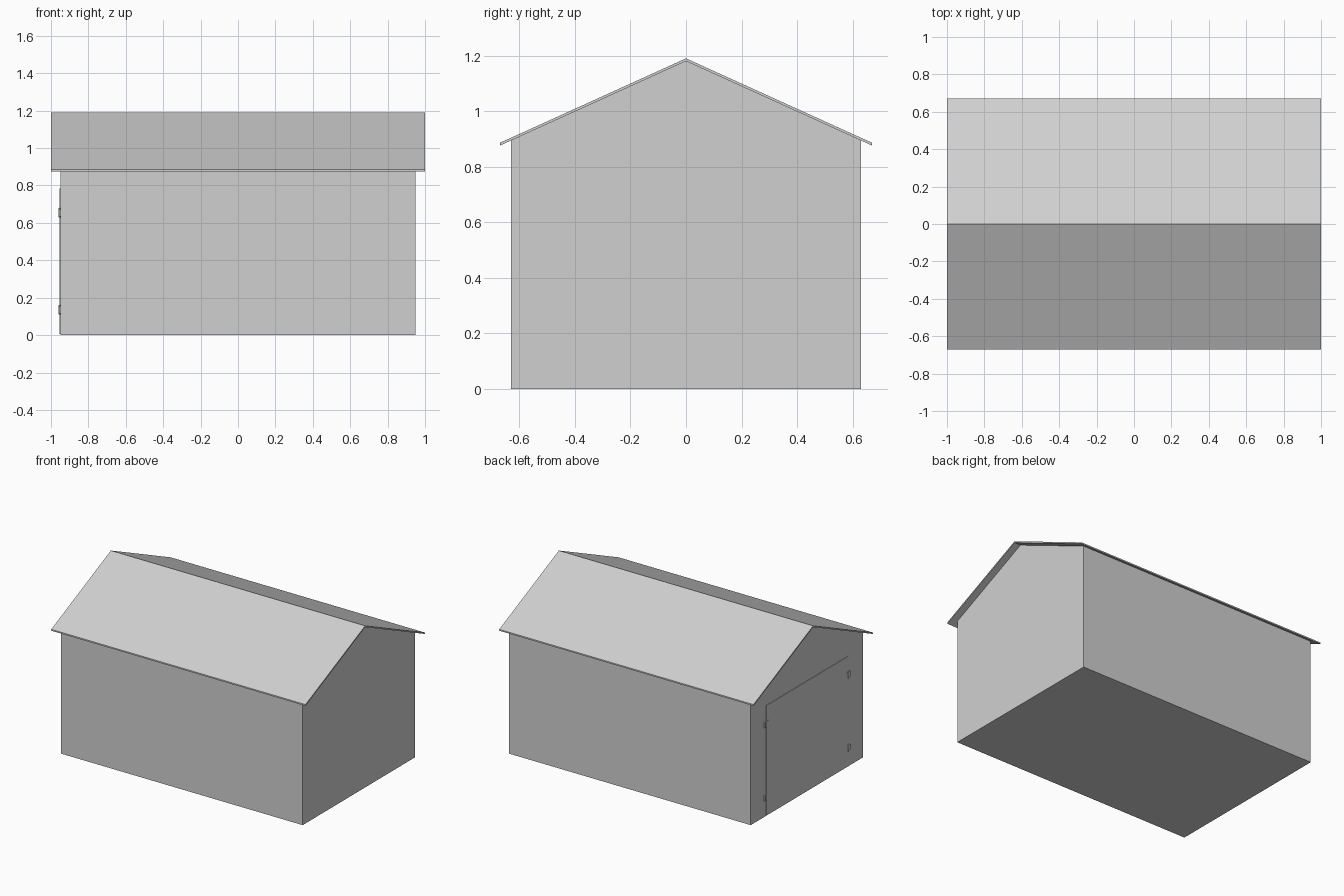
import bpy, bmesh
from mathutils import Matrix

if "Cube" in bpy.data.objects:
    bpy.data.objects.remove(bpy.data.objects["Cube"])

grey = bpy.data.materials.new("light grey")
grey.use_nodes = True
colour = (0.63, 0.63, 0.63, 1)
grey.diffuse_color = colour
grey.node_tree.nodes["Principled BSDF"].inputs["Base Color"].default_value = colour


def finish(name, bm):
    bmesh.ops.recalc_face_normals(bm, faces=bm.faces)
    mesh = bpy.data.meshes.new(name)
    bm.to_mesh(mesh)
    bm.free()
    mesh.materials.append(grey)
    obj = bpy.data.objects.new(name, mesh)
    bpy.context.collection.objects.link(obj)
    return obj


def prism(name, profile, x0, x1):
    """Extrude a closed (y, z) profile along x."""
    bm = bmesh.new()
    face = bm.faces.new([bm.verts.new((x0, y, z)) for y, z in profile])
    out = bmesh.ops.extrude_face_region(bm, geom=[face])
    verts = [v for v in out["geom"] if isinstance(v, bmesh.types.BMVert)]
    bmesh.ops.translate(bm, verts=verts, vec=(x1 - x0, 0, 0))
    return finish(name, bm)


def rect(y0, y1, z0, z1):
    return [(y0, z0), (y1, z0), (y1, z1), (y0, z1)]


WALL_X, WALL_Y = 0.95, 0.63
EAVE_Y, EAVE_Z, RIDGE_Z, THICK = 0.67, 0.876, 1.18, 0.01
slope = (RIDGE_Z - EAVE_Z) / EAVE_Y
wall_z = RIDGE_Z - slope * WALL_Y

# Walls with gable ends, closed underneath by the floor
prism("walls", [(-WALL_Y, 0), (WALL_Y, 0), (WALL_Y, wall_z),
                (0, RIDGE_Z), (-WALL_Y, wall_z)], -WALL_X, WALL_X)

# Thin pitched roof overhanging all round
prism("roof", [(-EAVE_Y, EAVE_Z), (0, RIDGE_Z), (EAVE_Y, EAVE_Z),
               (EAVE_Y, EAVE_Z + THICK), (0, RIDGE_Z + THICK),
               (-EAVE_Y, EAVE_Z + THICK)], -1, 1)

# Wide door on one gable end
DOOR_Y = 0.46
prism("door", rect(-DOOR_Y, DOOR_Y, 0.005, 0.785), -WALL_X - 0.004, -WALL_X)

# Two hinges on each side of the door: flat leaf and round pin
for side, label in ((-1, "right"), (1, "left")):
    for z, level in ((0.135, "lower"), (0.655, "upper")):
        y = side * DOOR_Y
        prism(f"{level}_{label}_hinge_leaf",
              rect(y - 0.02, y + 0.02, z - 0.02, z + 0.02),
              -WALL_X - 0.006, -WALL_X)
        bm = bmesh.new()
        bmesh.ops.create_cone(bm, cap_ends=True, segments=8, radius1=0.005,
                              radius2=0.005, depth=0.05,
                              matrix=Matrix.Translation((-WALL_X - 0.005, y, z)))
        finish(f"{level}_{label}_hinge_pin", bm)
